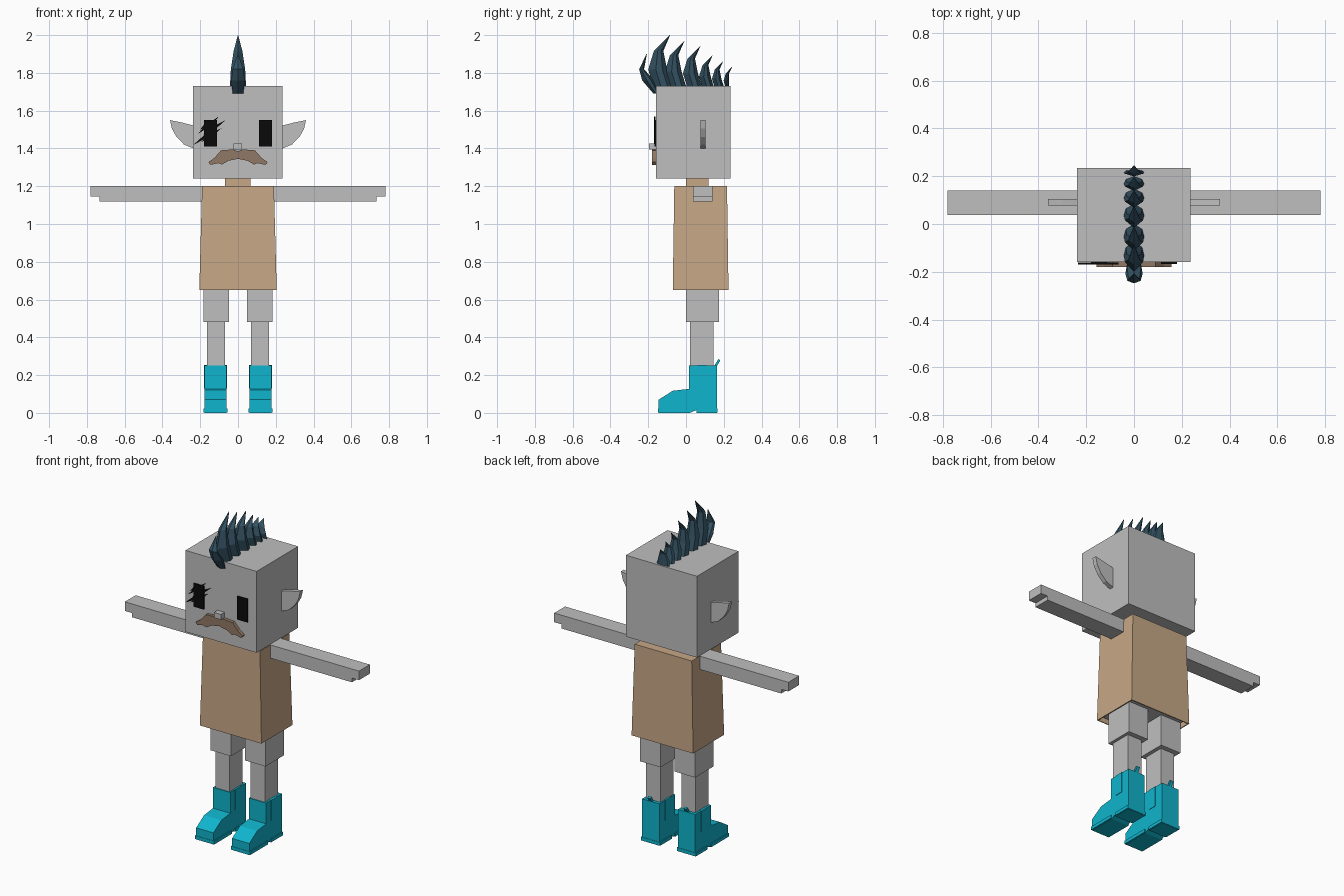
import bpy, bmesh
from mathutils import Vector

cube = bpy.data.objects.get("Cube")
if cube:
    bpy.data.objects.remove(cube, do_unlink=True)


def material(name, rgb):
    m = bpy.data.materials.new(name)
    m.use_nodes = True
    m.diffuse_color = (*rgb, 1)
    m.node_tree.nodes["Principled BSDF"].inputs["Base Color"].default_value = (*rgb, 1)
    return m


GREY = material("grey skin", (0.52, 0.52, 0.52))
TAN = material("tan cloth", (0.57, 0.39, 0.24))
TEAL = material("teal boot", (0.005, 0.46, 0.61))
HAIR = material("dark blue hair", (0.034, 0.084, 0.122))
BROWN = material("brown moustache", (0.28, 0.19, 0.13))
BLACK = material("black", (0.003, 0.003, 0.003))


def finish(name, bm, mat):
    bmesh.ops.recalc_face_normals(bm, faces=bm.faces)
    me = bpy.data.meshes.new(name)
    bm.to_mesh(me)
    bm.free()
    me.materials.append(mat)
    ob = bpy.data.objects.new(name, me)
    bpy.context.collection.objects.link(ob)
    return ob


def loft(name, rings, mat, cap_end=True):
    """Skin a list of equal rings of points and cap the ends."""
    bm = bmesh.new()
    rows = [[bm.verts.new(p) for p in ring] for ring in rings]
    n = len(rows[0])
    for a, b in zip(rows, rows[1:]):
        for i in range(n):
            j = (i + 1) % n
            bm.faces.new((a[i], a[j], b[j], b[i]))
    bm.faces.new(rows[0])
    if cap_end:
        bm.faces.new(rows[-1])
    return finish(name, bm, mat)


def rect(x0, x1, y0, y1, z):
    return [(x0, y0, z), (x1, y0, z), (x1, y1, z), (x0, y1, z)]


def box(name, x, y, z, mat):
    return loft(name, [rect(*x, *y, z[0]), rect(*x, *y, z[1])], mat)


def front_prism(name, pts, y0, y1, mat):
    return loft(name, [[(x, y, z) for x, z in pts] for y in (y0, y1)], mat)


def side_prism(name, pts, x0, x1, mat):
    return loft(name, [[(x, y, z) for y, z in pts] for x in (x0, x1)], mat)


def span(side, a, b):
    return sorted((side * a, side * b))


# Head, neck, torso
box("head", (-0.238, 0.236), (-0.16, 0.235), (1.24, 1.73), GREY)
box("neck", (-0.068, 0.065), (0, 0.12), (1.19, 1.24), TAN)
box("collar", (-0.03, 0.03), (0.03, 0.09), (1.19, 1.245), TAN)
tunic = loft("tunic", [rect(-0.19, 0.19, -0.062, 0.217, 1.2),
                       rect(-0.205, 0.205, -0.07, 0.225, 0.65)], TAN, cap_end=False)
shell = tunic.modifiers.new("cloth thickness", 'SOLIDIFY')
shell.thickness = 0.008
shell.offset = -1
box("hips", (-0.185, 0.185), (-0.05, 0.205), (0.67, 0.8), GREY)

BOOT = [(-0.145, 0), (-0.145, 0.07), (-0.07, 0.117), (0.015, 0.127), (0.015, 0.252),
        (0.165, 0.252), (0.165, 0), (0.055, 0), (0.055, 0.015), (0.02, 0)]
EAR = [(0.23, 1.52), (0.30, 1.538), (0.36, 1.55), (0.35, 1.505),
       (0.325, 1.46), (0.285, 1.42), (0.23, 1.398)]
ARM = [(0.185, 1.12), (0.733, 1.12), (0.733, 1.145), (0.78, 1.145), (0.78, 1.2), (0.185, 1.2)]

# Paired parts
for side, label in ((1, "left"), (-1, "right")):
    front_prism(label + "_arm", [(side * x, z) for x, z in ARM], 0.037, 0.14, GREY)
    front_prism(label + "_ear", [(side * x, z) for x, z in EAR], 0.077, 0.104, GREY)
    front_prism(label + "_eye", [(side * x, z) for x, z in
                ((0.112, 1.41), (0.18, 1.41), (0.18, 1.55), (0.112, 1.55))],
                -0.168, -0.159, BLACK)
    box(label + "_thigh", span(side, 0.047, 0.183), (0, 0.175), (0.48, 0.7), GREY)
    box(label + "_shin", span(side, 0.07, 0.165), (0.02, 0.145), (0.22, 0.48), GREY)
    side_prism(label + "_boot", BOOT, *span(side, 0.062, 0.177), TEAL)
    box(label + "_sole", span(side, 0.056, 0.183), (-0.147, 0.022), (0.002, 0.022), TEAL)
    box(label + "_heel", span(side, 0.056, 0.183), (0.055, 0.167), (0.002, 0.022), TEAL)
    box(label + "_boot_panel", span(side, 0.059, 0.18), (0.06, 0.11), (0.13, 0.253), TEAL)
    side_prism(label + "_pull_loop",
               [(0.15, 0.25), (0.165, 0.25), (0.182, 0.278), (0.172, 0.285)],
               *span(side, 0.11, 0.13), TEAL)

# Scribbled strokes over the right eye
for i, (x0, z0, x1, z1) in enumerate([(-0.235, 1.42, -0.12, 1.50), (-0.215, 1.475, -0.10, 1.57),
                                      (-0.20, 1.43, -0.085, 1.51), (-0.185, 1.47, -0.065, 1.55),
                                      (-0.20, 1.50, -0.14, 1.55)]):
    a, b = Vector((x0, z0)), Vector((x1, z1))
    mid = (a + b) / 2
    off = (b - a).orthogonal().normalized() * 0.009
    front_prism(f"eye_scribble_{i + 1}", [a, mid + off, b, mid - off], -0.17, -0.161, BLACK)

# Moustache and nose
half = [(0.025, 1.395), (0.09, 1.39), (0.125, 1.35), (0.157, 1.327),
        (0.145, 1.313), (0.105, 1.322), (0.085, 1.315), (0.05, 1.335)]
outline = half + [(0, 1.345)] + [(-x, z) for x, z in reversed(half)] + [(0, 1.385)]
front_prism("moustache", outline, -0.18, -0.158, BROWN)
box("nose", (-0.024, 0.022), (-0.195, -0.158), (1.395, 1.427), GREY)


# Crest of curved spikes, each a tapering six-sided blade
def spike(name, rows, tip):
    rings = []
    for front, back, z, w in rows:
        d = back - front
        rings.append([(0, front, z), (w, front + d * 0.4, z), (w * 0.8, front + d * 0.75, z),
                      (0, back, z), (-w * 0.8, front + d * 0.75, z), (-w, front + d * 0.4, z)])
    rings.append([(0.001 * sx, tip[0] + 0.001 * sy, tip[1]) for sx, sy in
                  ((0, -1), (1, -0.5), (1, 0.5), (0, 1), (-1, 0.5), (-1, -0.5))])
    loft(name, rings, HAIR)


spike("crest_front_curl", [(-0.172, -0.14, 1.69, 0.028), (-0.232, -0.17, 1.76, 0.036),
                           (-0.248, -0.222, 1.82, 0.028)], (-0.208, 1.9))
TIPS = [(-0.085, 2.0), (-0.01, 1.968), (0.075, 1.942), (0.14, 1.893), (0.195, 1.86), (0.245, 1.832)]
SHAPE = [(0.085, -0.015, 0, 0.043), (0.115, 0.015, 0.35, 0.038), (0.085, 0.035, 0.7, 0.023)]
for i, (ty, tz) in enumerate(TIPS):
    s = (tz - 1.72) / 0.28
    rows = [(ty - s * f, min(ty - s * b, 0.228), 1.72 + t * s * 0.28, w) for f, b, t, w in SHAPE]
    spike(f"crest_spike_{i + 1}", rows, (ty, tz))
